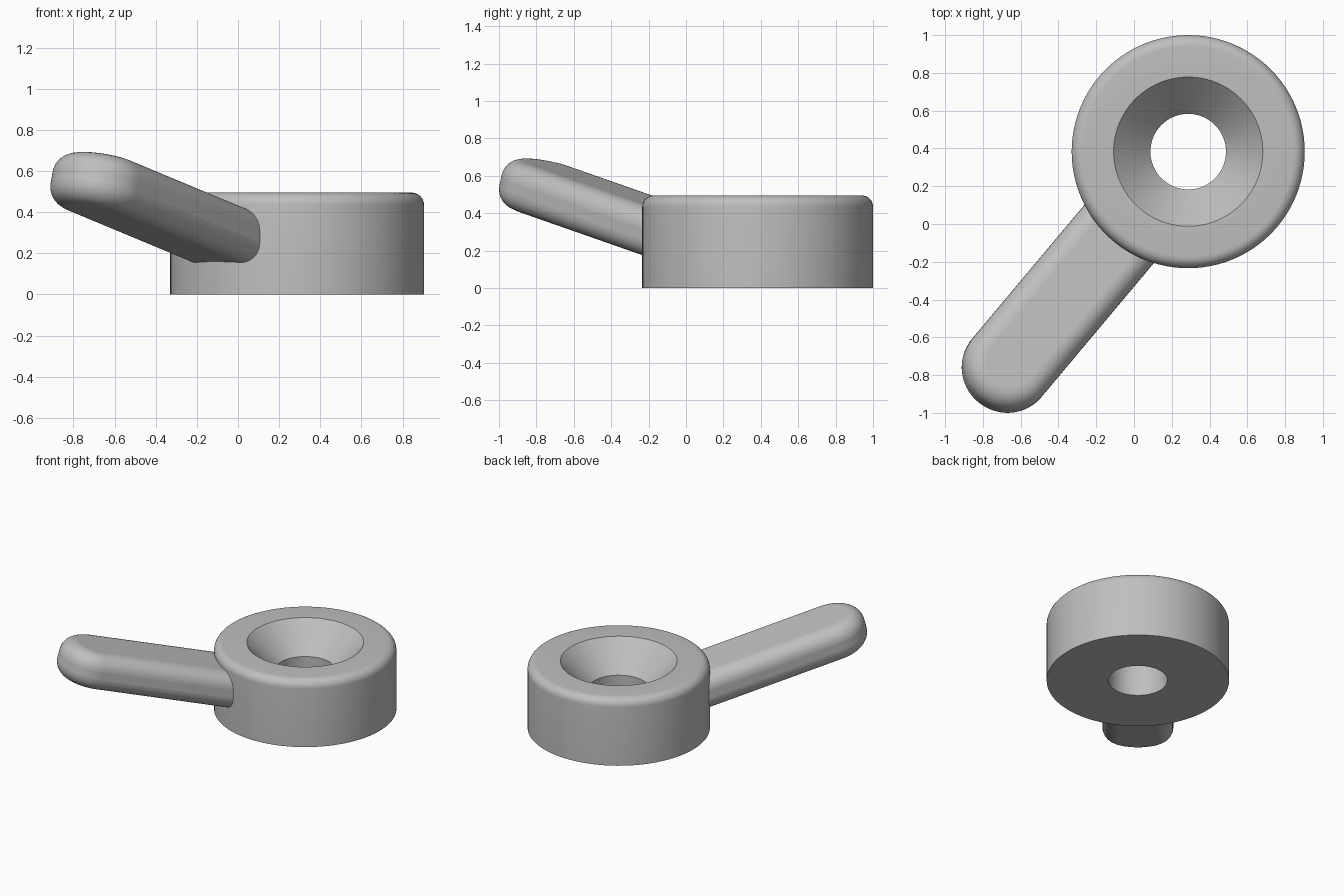
import bpy
import bmesh
from math import pi, sin, cos, radians

cube = bpy.data.objects.get("Cube")
if cube:
    bpy.data.objects.remove(cube, do_unlink=True)

HUB_X, HUB_Y = 0.287, 0.383

grey = bpy.data.materials.new("satin grey")
grey.use_nodes = True
colour = (0.52, 0.52, 0.52, 1)
grey.diffuse_color = colour
grey.node_tree.nodes["Principled BSDF"].inputs["Base Color"].default_value = colour


def add_object(name, bm):
    bmesh.ops.recalc_face_normals(bm, faces=bm.faces)
    mesh = bpy.data.meshes.new(name)
    bm.to_mesh(mesh)
    bm.free()
    mesh.materials.append(grey)
    obj = bpy.data.objects.new(name, mesh)
    bpy.context.collection.objects.link(obj)
    return obj


def smooth(obj, angle):
    bpy.ops.object.select_all(action='DESELECT')
    obj.select_set(True)
    bpy.context.view_layer.objects.active = obj
    bpy.ops.object.shade_smooth_by_angle(angle=radians(angle))


def arc(cx, cy, radius, start, end, steps):
    span = end - start
    return [(cx + radius * cos(start + span * i / steps),
             cy + radius * sin(start + span * i / steps)) for i in range(steps + 1)]


# Hub: lathed ring with a rounded top rim and a countersunk bore
radius, height, fillet = 0.617, 0.495, 0.06
profile = [(0.2, 0), (radius, 0)]
profile += arc(radius - fillet, height - fillet, fillet, 0, pi / 2, 8)
profile += [(0.395, height), (0.2, height - 0.2)]
bm = bmesh.new()
verts = [bm.verts.new((r, 0, z)) for r, z in profile]
edges = [bm.edges.new((v, verts[i - 1])) for i, v in enumerate(verts)]
bmesh.ops.spin(bm, geom=verts + edges, cent=(0, 0, 0), axis=(0, 0, 1),
               angle=2 * pi, steps=96, use_merge=True)
bmesh.ops.remove_doubles(bm, verts=bm.verts, dist=0.0001)
hub = add_object("hub", bm)
hub.location = (HUB_X, HUB_Y, 0)
smooth(hub, 30)

# Lever arm: round-ended bar, soft edges, tilted up away from the hub
half_width, half_thick, inner, tip = 0.24, 0.13, 0.45, 1.54
outline = [(inner, -half_width)]
outline += arc(tip, 0, half_width, -pi / 2, pi / 2, 40)
outline += [(inner, half_width)]
bm = bmesh.new()
base = bm.faces.new([bm.verts.new((x, y, -half_thick)) for x, y in outline])
top = bmesh.ops.extrude_face_region(bm, geom=[base])["geom"]
bmesh.ops.translate(bm, vec=(0, 0, 2 * half_thick),
                    verts=[g for g in top if isinstance(g, bmesh.types.BMVert)])
arm = add_object("lever_arm", bm)
arm.location = (HUB_X, HUB_Y, 0.129)
arm.rotation_euler = (0, radians(-15), radians(230))
bevel = arm.modifiers.new("soft edges", 'BEVEL')
bevel.width = 0.1
bevel.segments = 8
bevel.limit_method = 'ANGLE'
bevel.angle_limit = radians(40)
smooth(arm, 40)
